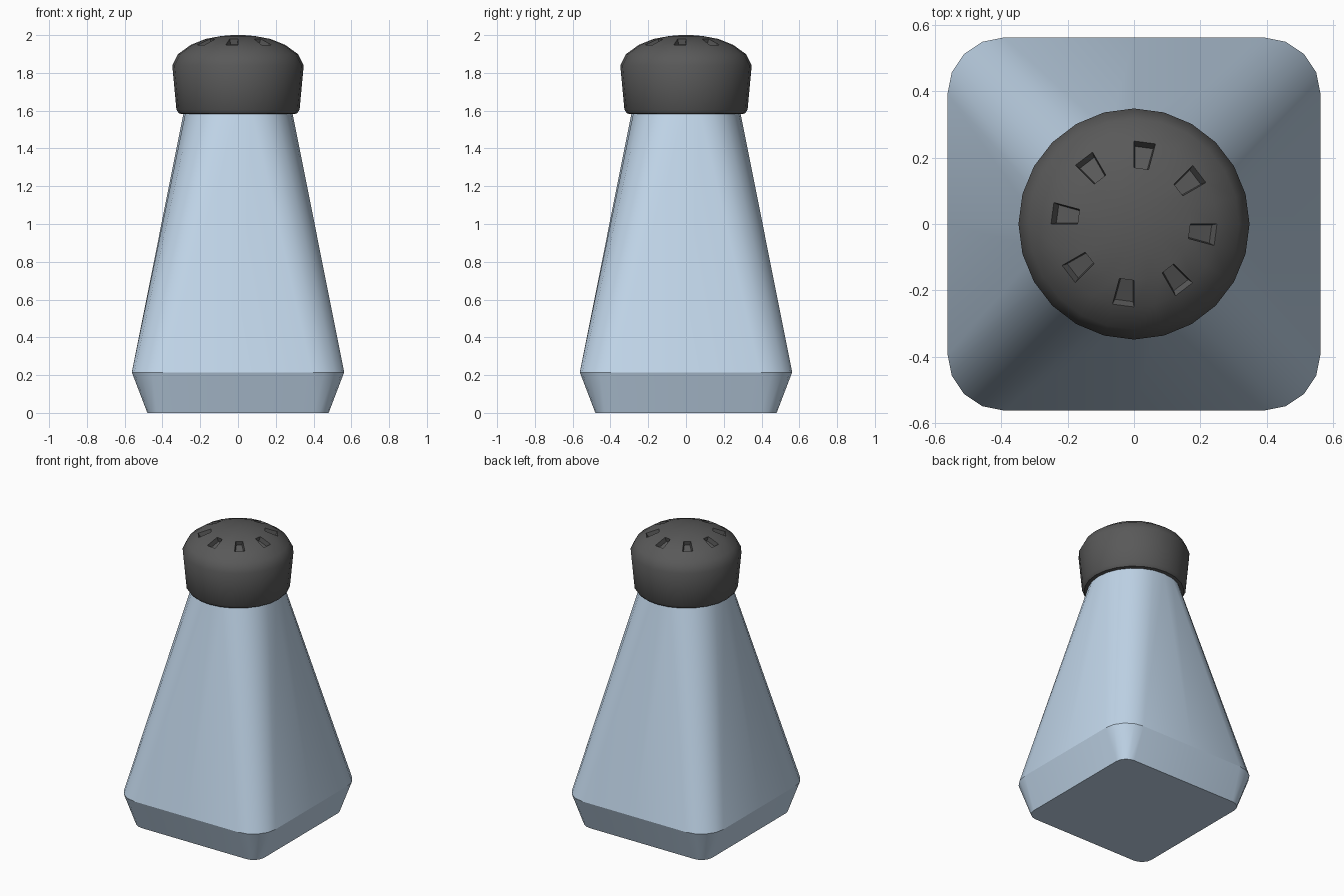
import bpy, bmesh
from math import sin, cos, pi, radians

if "Cube" in bpy.data.objects:
    bpy.data.objects.remove(bpy.data.objects["Cube"])

SIDES = 24


def loft(bm, rings):
    """Skin equal-length rings of points from bottom to top and cap both ends."""
    rows = [[bm.verts.new(p) for p in ring] for ring in rings]
    n = len(rows[0])
    bands = [[bm.faces.new((a[i], a[(i + 1) % n], b[(i + 1) % n], b[i])) for i in range(n)]
             for a, b in zip(rows, rows[1:])]
    bm.faces.new(rows[0][::-1])
    bm.faces.new(rows[-1])
    return bands


def finish(bm, name, color, angle):
    bm.normal_update()
    mesh = bpy.data.meshes.new(name)
    bm.to_mesh(mesh)
    bm.free()
    obj = bpy.data.objects.new(name, mesh)
    bpy.context.collection.objects.link(obj)
    mat = bpy.data.materials.new(name + "_material")
    mat.diffuse_color = color
    mat.use_nodes = True
    mat.node_tree.nodes["Principled BSDF"].inputs["Base Color"].default_value = mat.diffuse_color
    mesh.materials.append(mat)
    bpy.ops.object.select_all(action='DESELECT')
    obj.select_set(True)
    bpy.context.view_layer.objects.active = obj
    bpy.ops.object.shade_smooth_by_angle(angle=radians(angle))
    return obj


def circle(r, z):
    return [(r * cos(2 * pi * i / SIDES), r * sin(2 * pi * i / SIDES), z) for i in range(SIDES)]


def rounded_square(half, radius, z):
    """24 points: a mid-side point and five corner-arc points per quarter."""
    pts, c = [], half - radius
    for q in range(4):
        quarter = [(half, 0)] + [(c + radius * cos(k * pi / 8), c + radius * sin(k * pi / 8))
                                 for k in range(5)]
        ca, sa = cos(q * pi / 2), sin(q * pi / 2)
        pts += [(x * ca - y * sa, x * sa + y * ca, z) for x, y in quarter]
    return pts


# glass body: rounded square blending into a round neck
bm = bmesh.new()
loft(bm, [rounded_square(0.48, 0.08, 0), rounded_square(0.562, 0.17, 0.215),
          circle(0.288, 1.59)])
finish(bm, "glass_body", (0.54, 0.68, 0.83, 1), 25)

# domed cap with eight sunken holes, each one facet wide
bm = bmesh.new()
profile = [(0.295, 1.582), (0.312, 1.585), (0.326, 1.605), (0.348, 1.84), (0.317, 1.90),
           (0.25, 1.948), (0.17, 1.98), (0.09, 1.995), (0.03, 2.0)]
bands = loft(bm, [circle(r, z) for r, z in profile])
bm.normal_update()
holes = bands[5][2::3]
bmesh.ops.inset_individual(bm, faces=holes, thickness=0.007, depth=-0.03)
finish(bm, "cap", (0.1, 0.1, 0.1, 1), 40)
